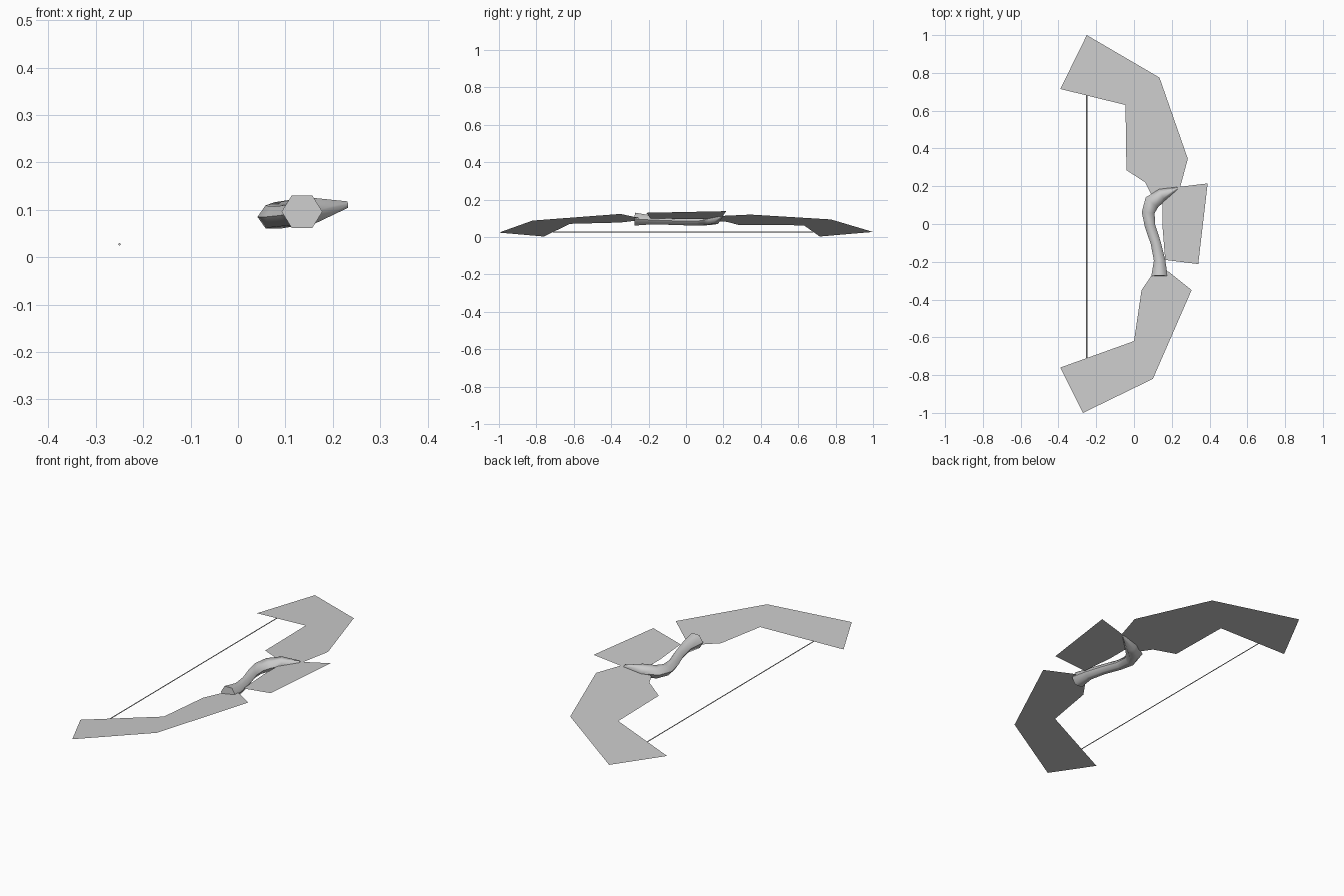
import bpy, bmesh, math
from mathutils import Vector

cube = bpy.data.objects.get("Cube")
if cube:
    bpy.data.objects.remove(cube)

grey = bpy.data.materials.new("plain grey")
grey.use_nodes = True
grey.diffuse_color = (0.6, 0.6, 0.6, 1)
grey.node_tree.nodes["Principled BSDF"].inputs["Base Color"].default_value = (0.6, 0.6, 0.6, 1)


def tilt_z(x):
    """Height of the bow's tilted plane."""
    return 0.071 + math.tan(math.radians(9.85)) * x


def finish(name, bm):
    mesh = bpy.data.meshes.new(name)
    bm.to_mesh(mesh)
    bm.free()
    mesh.materials.append(grey)
    obj = bpy.data.objects.new(name, mesh)
    bpy.context.collection.objects.link(obj)
    return obj


def plate(name, outline):
    """Flat panel lying in the tilted plane, facing up."""
    bm = bmesh.new()
    face = bm.faces.new([bm.verts.new((x, y, tilt_z(x))) for x, y in outline])
    face.normal_update()
    if face.normal.z < 0:
        face.normal_flip()
    return finish(name, bm)


def tube(name, rings, sides):
    """Loft oval rings (x, y, z, half width, half height) along a path."""
    bm = bmesh.new()
    centres = [Vector(r[:3]) for r in rings]
    loops = []
    for i, (c, r) in enumerate(zip(centres, rings)):
        t = centres[min(i + 1, len(rings) - 1)] - centres[max(i - 1, 0)]
        across = Vector((t.y, -t.x, 0)).normalized()
        up = across.cross(t.normalized())
        if up.z < 0:
            up = -up
        angles = [2 * math.pi * k / sides for k in range(sides)]
        loops.append([bm.verts.new(c + across * r[3] * math.cos(a) + up * r[4] * math.sin(a))
                      for a in angles])
    for a, b in zip(loops, loops[1:]):
        for k in range(sides):
            n = (k + 1) % sides
            bm.faces.new((a[k], a[n], b[n], b[k]))
    bm.faces.new(loops[0])
    bm.faces.new(loops[-1])
    bmesh.ops.recalc_face_normals(bm, faces=bm.faces)
    return finish(name, bm)


# Broad angular limbs
plate("upper_limb", [(-0.25, 1.0), (0.135, 0.775), (0.285, 0.345), (0.245, 0.197), (0.17, 0.175),
                     (0.09, 0.16), (0.06, 0.22), (-0.04, 0.285), (-0.045, 0.63), (-0.39, 0.715)])
plate("lower_limb", [(-0.27, -1.0), (0.1, -0.82), (0.305, -0.35), (0.18, -0.25), (0.095, -0.27),
                     (0.04, -0.35), (0.0, -0.62), (-0.39, -0.76)])

# Guard panel in front of the grip
plate("guard", [(0.39, 0.215), (0.34, -0.212), (0.165, -0.19), (0.15, 0.0), (0.15, 0.172),
                (0.245, 0.197)])

# Curved hand grip
grip = tube("grip", [
    (0.135, -0.275, 0.096, 0.043, 0.040),
    (0.135, -0.19, 0.092, 0.030, 0.028),
    (0.115, -0.10, 0.088, 0.027, 0.025),
    (0.085, -0.01, 0.085, 0.028, 0.025),
    (0.075, 0.06, 0.085, 0.034, 0.028),
    (0.095, 0.115, 0.090, 0.042, 0.030),
    (0.150, 0.155, 0.098, 0.034, 0.032),
    (0.230, 0.190, 0.111, 0.006, 0.008),
], 6)
bpy.ops.object.select_all(action="DESELECT")
bpy.context.view_layer.objects.active = grip
grip.select_set(True)
bpy.ops.object.shade_smooth_by_angle(angle=math.radians(60))

# Bowstring
z = tilt_z(-0.25)
tube("bowstring", [(-0.25, -0.71, z, 0.003, 0.003), (-0.25, 0.68, z, 0.003, 0.003)], 4)
